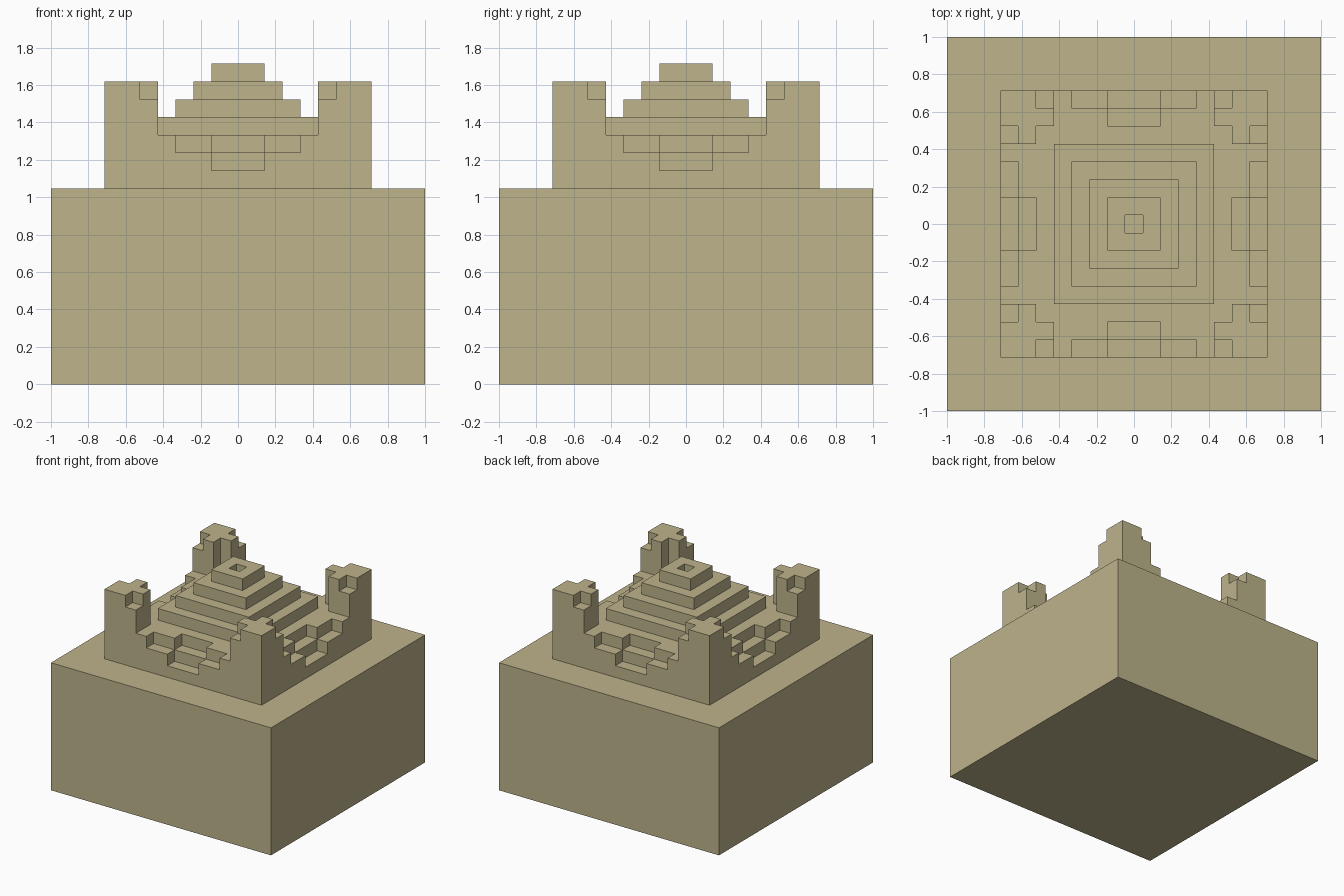
import bpy
import bmesh

U = 2 / 21  # one block

cube = bpy.data.objects.get("Cube")
if cube:
    bpy.data.objects.remove(cube, do_unlink=True)

sand = bpy.data.materials.new("sandstone")
sand.use_nodes = True
colour = (0.508, 0.451, 0.258, 1)
sand.diffuse_color = colour
sand.node_tree.nodes["Principled BSDF"].inputs["Base Color"].default_value = colour


def turn(points, quarters):
    """Rotate block coordinates by quarter turns about the centre."""
    for _ in range(quarters):
        points = [(-y, x) for x, y in points]
    return points


def slab(name, outline, bottom, top):
    """Extrude a footprint between two block heights."""
    bm = bmesh.new()
    face = bm.faces.new([bm.verts.new((x * U, y * U, bottom * U)) for x, y in outline])
    up = bmesh.ops.extrude_face_region(bm, geom=[face], use_keep_orig=True)["geom"]
    verts = [v for v in up if isinstance(v, bmesh.types.BMVert)]
    bmesh.ops.translate(bm, verts=verts, vec=(0, 0, (top - bottom) * U))
    bmesh.ops.recalc_face_normals(bm, faces=bm.faces)
    mesh = bpy.data.meshes.new(name)
    bm.to_mesh(mesh)
    bm.free()
    mesh.materials.append(sand)
    obj = bpy.data.objects.new(name, mesh)
    bpy.context.collection.objects.link(obj)
    return obj


def square(r):
    return [(-r, -r), (r, -r), (r, r), (-r, r)]


def notched(half_side):
    """Square footprint whose four sides share one mirrored notch profile."""
    side = half_side + [(-x, y) for x, y in reversed(half_side[1:])]
    return [p for q in range(4) for p in turn(side, q)]


# Plinth and terrace, with a stepped opening in the middle of each side
slab("plinth", square(10.5), 0, 11)
slab("terrace_base", square(7.5), 11, 12)
slab("terrace_lower_step", notched([(-7.5, -7.5), (-1.5, -7.5), (-1.5, -6.5)]), 12, 13)
slab("terrace_upper_step", notched([(-7.5, -7.5), (-3.5, -7.5), (-3.5, -6.5),
                                    (-1.5, -6.5), (-1.5, -5.5)]), 13, 14)

# Corner towers: an L-shaped shaft under a notched top
shaft = [(4.5, 5.5), (5.5, 5.5), (5.5, 4.5), (7.5, 4.5), (7.5, 7.5), (4.5, 7.5)]
crown = [(4.5, 5.5), (5.5, 5.5), (5.5, 4.5), (6.5, 4.5), (6.5, 5.5), (7.5, 5.5),
         (7.5, 7.5), (5.5, 7.5), (5.5, 6.5), (4.5, 6.5)]
for q, corner in enumerate(("back_left", "back_right", "front_right", "front_left")):
    slab("tower_shaft_" + corner, turn(shaft, q), 14, 16)
    slab("tower_crown_" + corner, turn(crown, q), 16, 17)

# Stepped pyramid in the courtyard
for i in range(3):
    slab(f"pyramid_tier_{i + 1}", square(4.5 - i), 14 + i, 15 + i)

# Top ring around the open centre
rim = [(-1.5, -1.5), (0.5, -1.5), (0.5, -0.5), (-1.5, -0.5)]
for q, side in enumerate(("front", "left", "back", "right")):
    slab("pyramid_rim_" + side, turn(rim, q), 17, 18)
